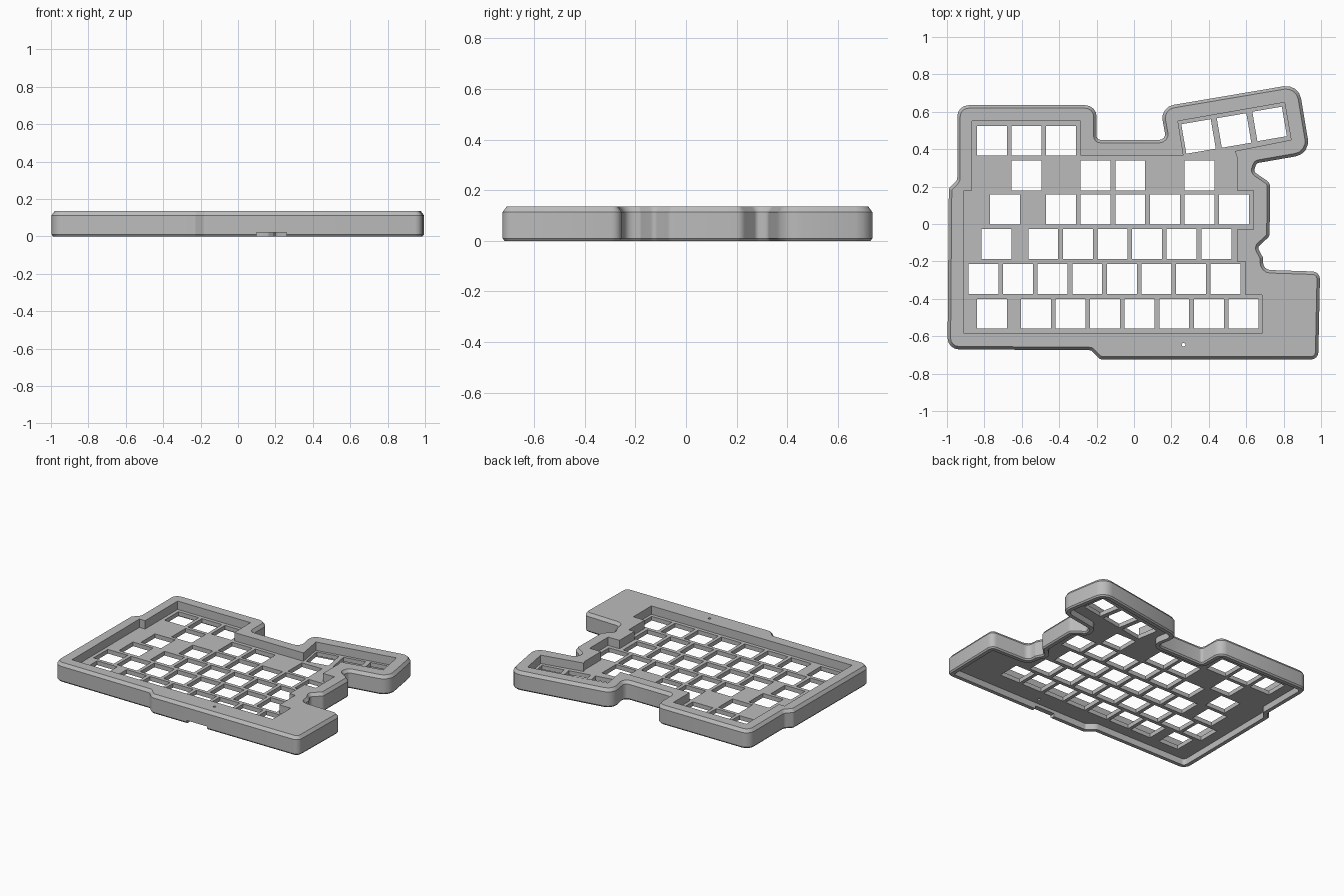
import bpy
import bmesh
import math
from mathutils import Vector, Matrix

old = bpy.data.objects.get("Cube")
if old:
    bpy.data.objects.remove(old, do_unlink=True)

HEIGHT = 0.135
PLATE_TOP = 0.075
PLATE_BOTTOM = 0.045
WALL = 0.035
PITCH = 0.185

grey = bpy.data.materials.new("matte grey")
grey.use_nodes = True
colour = (0.5, 0.5, 0.5, 1)
grey.diffuse_color = colour
grey.node_tree.nodes["Principled BSDF"].inputs["Base Color"].default_value = colour

# Case outline corners, counter-clockwise: x, y, rounding radius
OUTLINE = [
    (-0.945, 0.635, 0.06), (-0.945, 0.235, 0.03), (-0.99, 0.19, 0.03),
    (-0.997, -0.67, 0.06), (-0.23, -0.675, 0.02), (-0.18, -0.725, 0.03),
    (0.985, -0.725, 0.04), (0.995, -0.255, 0.04), (0.69, -0.245, 0.04),
    (0.69, -0.18, 0.02), (0.66, -0.125, 0.02), (0.725, -0.065, 0.03),
    (0.728, 0.22, 0.04), (0.64, 0.28, 0.02), (0.655, 0.325, 0.02),
    (0.943, 0.375, 0.08), (0.88, 0.75, 0.08), (0.14, 0.625, 0.07),
    (0.172, 0.45, 0.03), (-0.2, 0.45, 0.02), (-0.2, 0.635, 0.06),
]

# Recess around the keys
OPENING = [
    (-0.865, 0.55), (-0.865, 0.18), (-0.91, 0.18), (-0.91, -0.585),
    (0.685, -0.585), (0.685, -0.38), (0.595, -0.38), (0.595, -0.2),
    (0.55, -0.2), (0.55, -0.03), (0.64, -0.03), (0.64, 0.18),
    (0.55, 0.18), (0.55, 0.36), (0.54, 0.39), (0.84, 0.45), (0.805, 0.65),
    (0.235, 0.55), (0.265, 0.365), (-0.285, 0.365), (-0.285, 0.55),
]

# Key rows: y, then runs of (first x, count)
ROWS = [
    (0.445, [(-0.76, 3)]),
    (0.26, [(-0.575, 1), (-0.205, 2), (0.35, 1)]),
    (0.077, [(-0.69, 1), (-0.39, 6)]),
    (-0.108, [(-0.735, 1), (-0.485, 6)]),
    (-0.295, [(-0.805, 8)]),
    (-0.48, [(-0.76, 1), (-0.525, 7)]),
]
THUMB_KEYS = [(0.345, 0.468), (0.535, 0.5), (0.725, 0.535)]


def outline_ring(inset, steps=5):
    """Case outline moved inwards, with every corner rounded."""
    ring = []
    count = len(OUTLINE)
    for i, (x, y, radius) in enumerate(OUTLINE):
        corner = Vector((x, y))
        before = (corner - Vector(OUTLINE[i - 1][:2])).normalized()
        after = (Vector(OUTLINE[(i + 1) % count][:2]) - corner).normalized()
        n1 = Vector((-before.y, before.x))
        n2 = Vector((-after.y, after.x))
        mitre = (n1 + n2) / (1 + n1.dot(n2))
        turn = 1 if before.cross(after) > 0 else -1
        r = max(radius - turn * inset, 0.004)
        centre = corner + mitre * (inset + turn * r)
        angle = n1.angle_signed(n2)
        for k in range(steps):
            spoke = -turn * r * n1
            spoke.rotate(Matrix.Rotation(-angle * k / (steps - 1), 2))
            ring.append(centre + spoke)
    return ring


def loft(bm, layers):
    """Closed solid through (ring, z) layers."""
    rows = [[bm.verts.new((p[0], p[1], z)) for p in ring] for ring, z in layers]
    for low, high in zip(rows, rows[1:]):
        for i in range(len(low)):
            bm.faces.new((low[i - 1], low[i], high[i], high[i - 1]))
    bm.faces.new(rows[0][::-1])
    bm.faces.new(rows[-1])


def finish(name, bm):
    bmesh.ops.recalc_face_normals(bm, faces=bm.faces)
    mesh = bpy.data.meshes.new(name)
    bm.to_mesh(mesh)
    bm.free()
    mesh.materials.append(grey)
    obj = bpy.data.objects.new(name, mesh)
    bpy.context.collection.objects.link(obj)
    return obj


def solid(name, layers):
    bm = bmesh.new()
    loft(bm, layers)
    return finish(name, bm)


def add_box(bm, centre, size, angle=0):
    place = Matrix.Translation(centre) @ Matrix.Rotation(angle, 4, "Z")
    bmesh.ops.create_cube(bm, size=1, matrix=place @ Matrix.Diagonal((*size, 1)))


# Case body with chamfered top and bottom rims
side = outline_ring(0)
case = solid("keyboard_case", [
    (outline_ring(0.008), 0), (side, 0.01),
    (side, HEIGHT - 0.022), (outline_ring(0.016), HEIGHT)])

# Hollow underside and key recess
inner = outline_ring(WALL)
cavity = solid("cavity_cutter", [(inner, -0.1), (inner, PLATE_BOTTOM)])
recess = solid("recess_cutter", [(OPENING, PLATE_TOP), (OPENING, HEIGHT + 0.1)])

# Switch holes, reset pinhole and front notch
bm = bmesh.new()
for y, runs in ROWS:
    for start, count in runs:
        for k in range(count):
            add_box(bm, (start + k * PITCH, y, 0.07), (0.16, 0.16, 0.1))
for x, y in THUMB_KEYS:
    add_box(bm, (x, y, 0.07), (0.16, 0.16, 0.1), math.radians(9.7))
bmesh.ops.create_cone(bm, cap_ends=True, segments=12, radius1=0.01, radius2=0.01,
                      depth=0.4, matrix=Matrix.Translation((0.265, -0.645, 0.1)))
add_box(bm, (0.18, -0.72, 0), (0.16, 0.1, 0.044))
holes = finish("hole_cutter", bm)

for cutter in (cavity, recess, holes):
    cutter.hide_render = True
    mod = case.modifiers.new(cutter.name, "BOOLEAN")
    mod.operation = "DIFFERENCE"
    mod.solver = "EXACT"
    mod.object = cutter

bpy.ops.object.select_all(action="DESELECT")
bpy.context.view_layer.objects.active = case
case.select_set(True)
for mod in list(case.modifiers):
    bpy.ops.object.modifier_apply(modifier=mod.name)
for cutter in (cavity, recess, holes):
    bpy.data.objects.remove(cutter, do_unlink=True)
bpy.ops.object.shade_smooth_by_angle(angle=math.radians(25))
